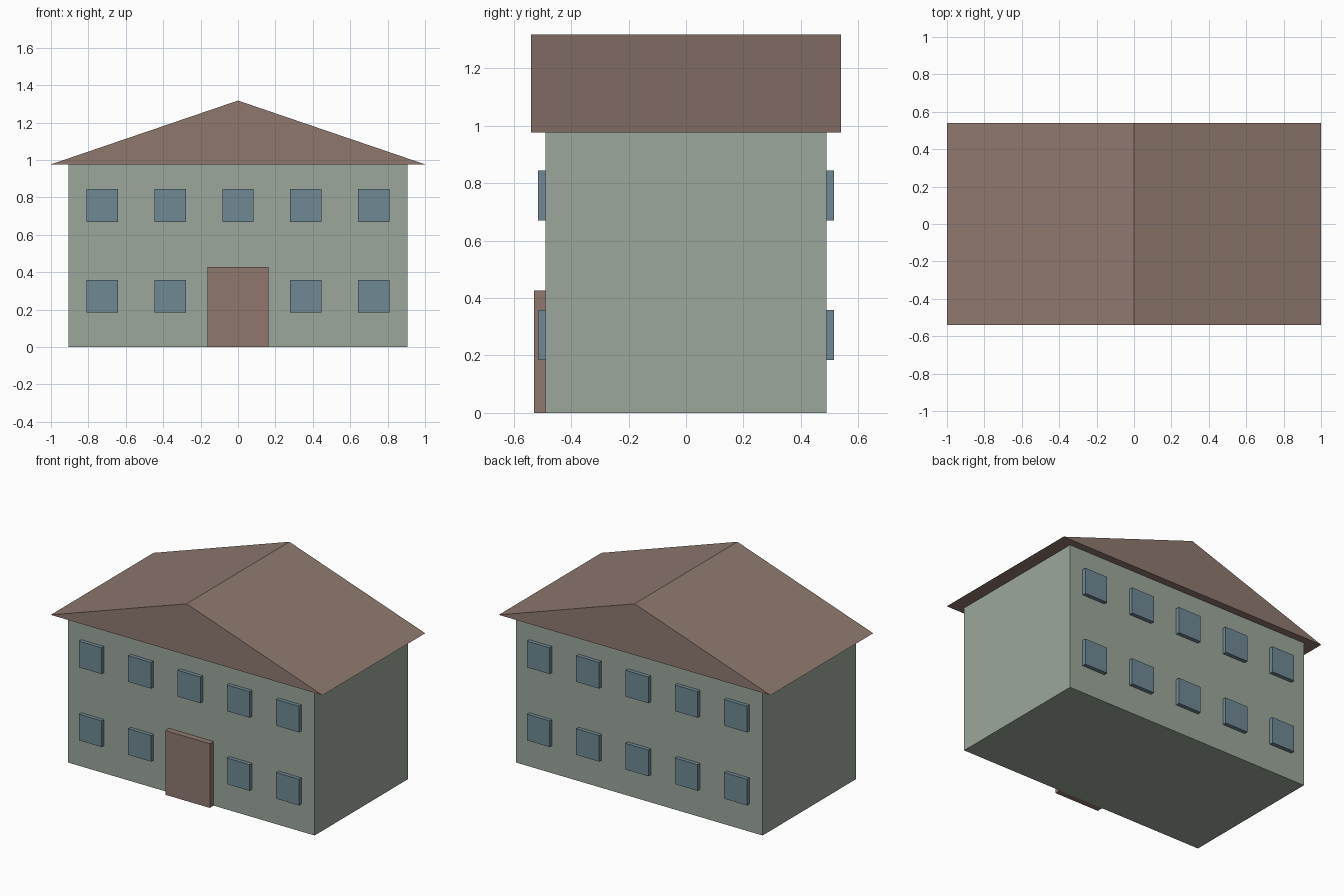
import bpy
import bmesh
from mathutils import Matrix

old = bpy.data.objects.get("Cube")
if old:
    bpy.data.objects.remove(old, do_unlink=True)


def srgb(*rgb):
    return tuple(((c / 255 + 0.055) / 1.055) ** 2.4 for c in rgb) + (1.0,)


def material(name, colour):
    mat = bpy.data.materials.new(name)
    mat.use_nodes = True
    mat.diffuse_color = colour
    for node in mat.node_tree.nodes:
        if node.type == 'BSDF_PRINCIPLED':
            node.inputs["Base Color"].default_value = colour
    return mat


wall_green = material("sage green", srgb(156, 167, 156))
roof_brown = material("muted brown", srgb(143, 121, 111))
glass_blue = material("slate blue", srgb(112, 137, 148))


def add_object(name, bm, mat):
    bmesh.ops.recalc_face_normals(bm, faces=bm.faces)
    mesh = bpy.data.meshes.new(name)
    bm.to_mesh(mesh)
    bm.free()
    mesh.materials.append(mat)
    obj = bpy.data.objects.new(name, mesh)
    bpy.context.collection.objects.link(obj)
    return obj


def add_box(name, size, centre, mat):
    bm = bmesh.new()
    bmesh.ops.create_cube(bm, size=1, matrix=Matrix.Translation(centre) @ Matrix.Diagonal((*size, 1)))
    return add_object(name, bm, mat)


WALL_Y = 0.49
EAVES = 0.977

# Walls
add_box("walls", (1.814, 2 * WALL_Y, EAVES), (0, 0, EAVES / 2), wall_green)

# Gabled roof: triangle extruded front to back
bm = bmesh.new()
corners = [(-1, EAVES), (1, EAVES), (0, 1.318)]
gable = bm.faces.new([bm.verts.new((x, -0.54, z)) for x, z in corners])
extruded = bmesh.ops.extrude_face_region(bm, geom=[gable], use_keep_orig=True)
back = [v for v in extruded["geom"] if isinstance(v, bmesh.types.BMVert)]
bmesh.ops.translate(bm, verts=back, vec=(0, 1.08, 0))
add_object("roof", bm, roof_brown)

# Front door
add_box("front_door", (0.327, 0.04, 0.427), (0, -WALL_Y - 0.02, 0.2135), roof_brown)

# Windows: five per floor, the door replaces the front middle one
for side, sign in (("front", -1), ("back", 1)):
    for floor, z in (("lower", 0.271), ("upper", 0.757)):
        for i in range(-2, 3):
            if side == "front" and floor == "lower" and i == 0:
                continue
            add_box(f"{side}_{floor}_window_{i + 3}", (0.168, 0.026, 0.174),
                    (i * 0.363, sign * (WALL_Y + 0.013), z), glass_blue)
